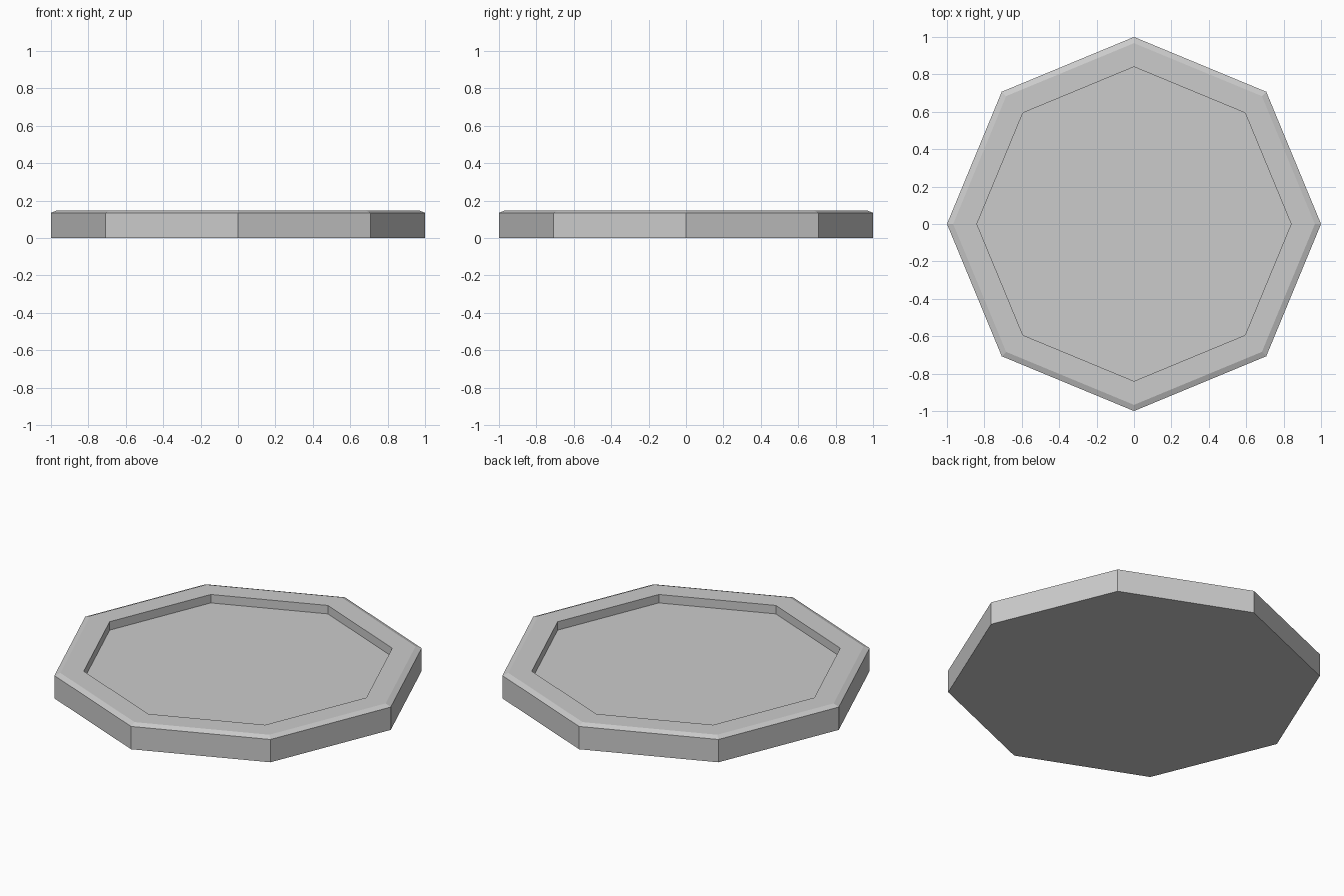
import bpy, bmesh
from math import cos, sin, tau

cube = bpy.data.objects.get("Cube")
if cube:
    bpy.data.objects.remove(cube, do_unlink=True)

SIDES = 8

# Single grey material
grey = bpy.data.materials.new("light_grey")
grey.use_nodes = True
colour = (0.6, 0.6, 0.6, 1)
grey.diffuse_color = colour
grey.node_tree.nodes["Principled BSDF"].inputs["Base Color"].default_value = colour

# Section from the base rim up over the chamfer and down into the recess
profile = [(1, 0), (1, 0.135), (0.967, 0.148), (0.84, 0.148), (0.84, 0.098)]


def ring(bm, radius, z):
    return [bm.verts.new((radius * cos(tau * i / SIDES), radius * sin(tau * i / SIDES), z))
            for i in range(SIDES)]


# Octagonal tray: swept walls closed by a base and a recessed floor
bm = bmesh.new()
rings = [ring(bm, r, z) for r, z in profile]
for low, high in zip(rings, rings[1:]):
    for i in range(SIDES):
        j = (i + 1) % SIDES
        bm.faces.new((low[i], low[j], high[j], high[i]))
bm.faces.new(rings[0][::-1])
bm.faces.new(rings[-1])
bmesh.ops.recalc_face_normals(bm, faces=bm.faces[:])

mesh = bpy.data.meshes.new("octagonal_tray")
bm.to_mesh(mesh)
bm.free()
mesh.materials.append(grey)
tray = bpy.data.objects.new("octagonal_tray", mesh)
bpy.context.collection.objects.link(tray)
